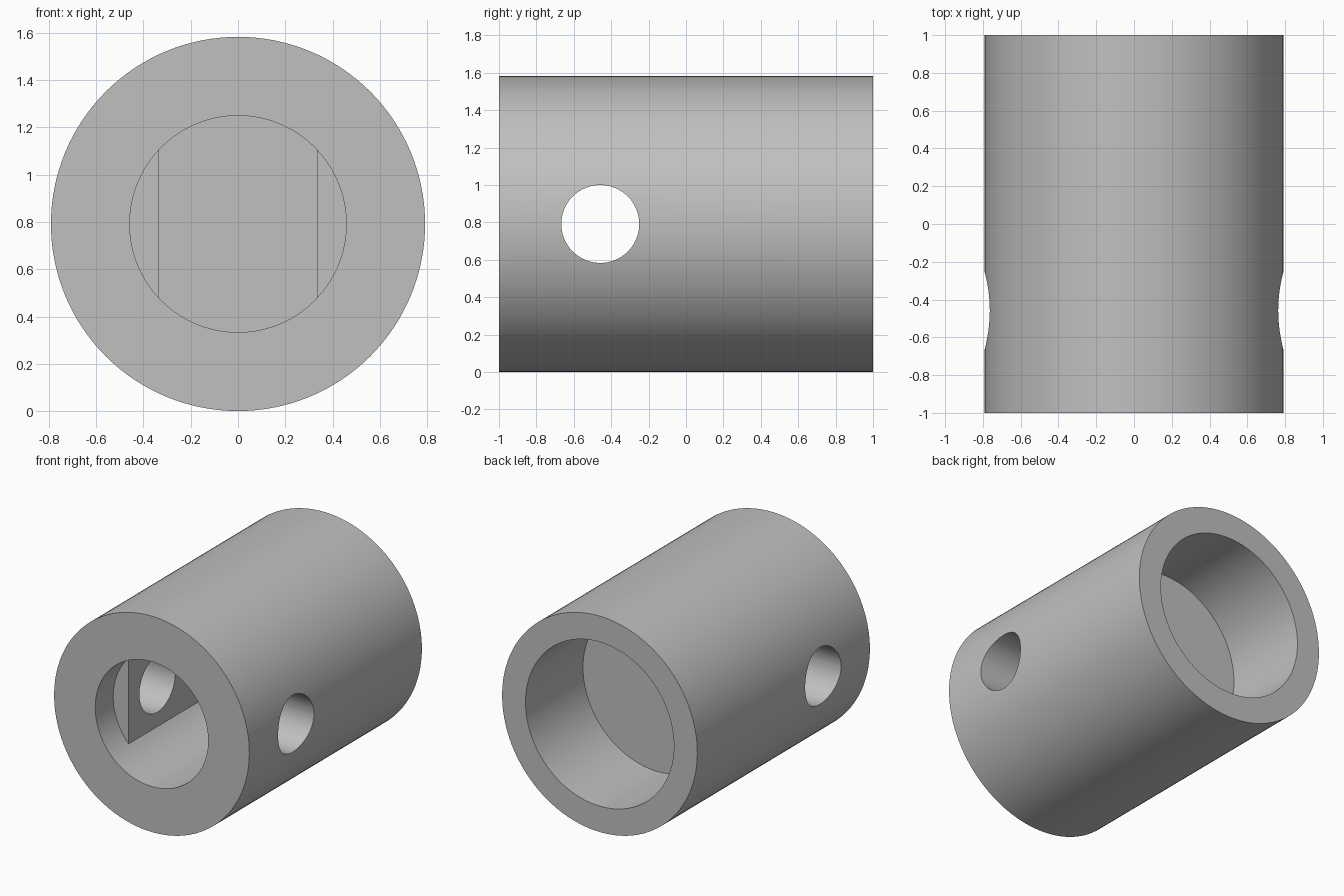
import bpy
import math

default_cube = bpy.data.objects.get("Cube")
if default_cube:
    bpy.data.objects.remove(default_cube, do_unlink=True)

# Main sizes: the sleeve lies along y
RADIUS = 0.7917
BORE_RADIUS = 0.4583
SOCKET_RADIUS = 0.602
PIN_RADIUS = 0.2083
PIN_Y = -0.4583
FLAT_X = 0.3333
LUG_FRONT = -0.7917
BORE_END = 0.167
SOCKET_FLOOR = 0.3333

steel = bpy.data.materials.new("plain grey")
steel.use_nodes = True
grey = (0.53, 0.53, 0.53, 1)
steel.diffuse_color = grey
steel.node_tree.nodes["Principled BSDF"].inputs["Base Color"].default_value = grey


def finish(obj, name):
    obj.name = name
    obj.data.materials.append(steel)
    bpy.ops.object.transform_apply(location=True, rotation=True, scale=True)
    return obj


def rod_y(name, radius, y0, y1, sides=96):
    bpy.ops.mesh.primitive_cylinder_add(
        vertices=sides, radius=radius, depth=y1 - y0,
        location=(0, (y0 + y1) / 2, RADIUS), rotation=(math.pi / 2, 0, 0))
    return finish(bpy.context.object, name)


def rod_x(name, radius, y, length, sides=64):
    bpy.ops.mesh.primitive_cylinder_add(
        vertices=sides, radius=radius, depth=length,
        location=(0, y, RADIUS), rotation=(0, math.pi / 2, 0))
    return finish(bpy.context.object, name)


def block(name, x0, x1, y0, y1, height):
    bpy.ops.mesh.primitive_cube_add(
        size=1, location=((x0 + x1) / 2, (y0 + y1) / 2, RADIUS))
    bpy.context.object.scale = (x1 - x0, y1 - y0, height)
    return finish(bpy.context.object, name)


def combine(target, tool, operation):
    bpy.context.view_layer.objects.active = target
    mod = target.modifiers.new(tool.name, 'BOOLEAN')
    mod.operation = operation
    mod.solver = 'EXACT'
    mod.object = tool
    bpy.ops.object.modifier_apply(modifier=mod.name)
    bpy.data.objects.remove(tool, do_unlink=True)


# Outer sleeve
sleeve = rod_y("coupling_sleeve", RADIUS, -1, 1, 128)

# Blind front bore and wider blind rear socket
combine(sleeve, rod_y("front_bore", BORE_RADIUS, -1.2, BORE_END), 'DIFFERENCE')
combine(sleeve, rod_y("rear_socket", SOCKET_RADIUS, SOCKET_FLOOR, 1.2), 'DIFFERENCE')

# Flat cheeks inside the front bore, rooted in the wall
for side, name in ((1, "left_cheek"), (-1, "right_cheek")):
    x0, x1 = sorted((side * FLAT_X, side * 0.56))
    combine(sleeve, block(name, x0, x1, LUG_FRONT, 0.25, 0.8), 'UNION')

# Cross pin hole through both walls
combine(sleeve, rod_x("pin_hole", PIN_RADIUS, PIN_Y, 2), 'DIFFERENCE')

# Smooth round walls with crisp rims
bpy.ops.object.select_all(action='DESELECT')
sleeve.select_set(True)
bpy.context.view_layer.objects.active = sleeve
bpy.ops.object.shade_smooth_by_angle(angle=math.radians(30))
